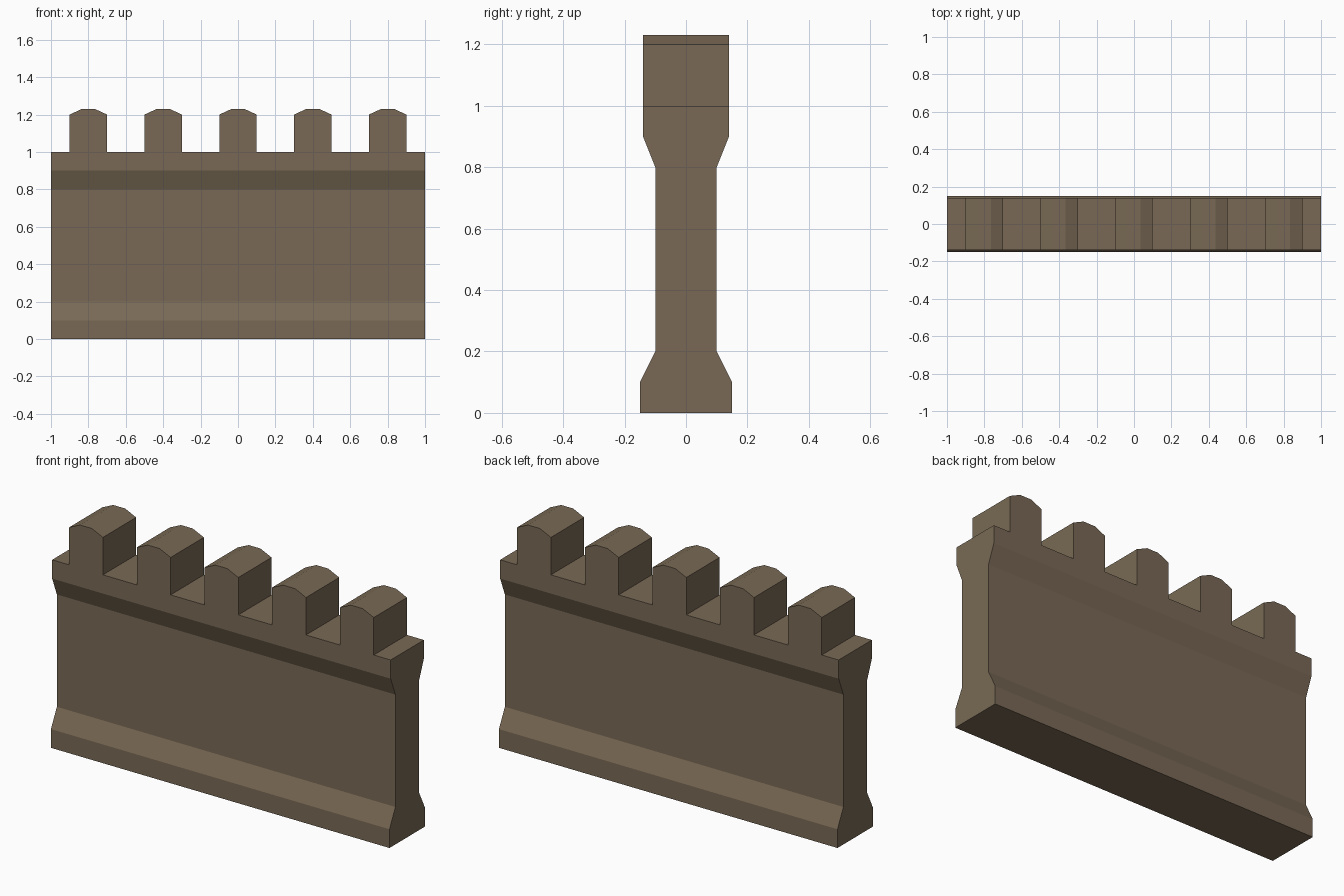
import bpy

if "Cube" in bpy.data.objects:
    bpy.data.objects.remove(bpy.data.objects["Cube"])

stone = bpy.data.materials.new("brown stone")
stone.diffuse_color = (0.19, 0.141, 0.09, 1)
stone.use_nodes = True
stone.node_tree.nodes["Principled BSDF"].inputs["Base Color"].default_value = stone.diffuse_color


def prism(name, outline, place, lo, hi, open_edge):
    """Extrude a closed outline from lo to hi, leaving the side after point open_edge open."""
    n = len(outline)
    verts = [place(a, b, lo) for a, b in outline] + [place(a, b, hi) for a, b in outline]
    faces = [tuple(range(n))[::-1], tuple(range(n, 2 * n))]
    faces += [(i, (i + 1) % n, n + (i + 1) % n, n + i) for i in range(n) if i != open_edge]
    mesh = bpy.data.meshes.new(name)
    mesh.from_pydata(verts, [], faces)
    mesh.materials.append(stone)
    obj = bpy.data.objects.new(name, mesh)
    bpy.context.collection.objects.link(obj)
    return obj


# Wall body: flared foot and flared head, run along x, open where the battlement sits
half = [(0.15, 0), (0.15, 0.1), (0.1, 0.2), (0.1, 0.8), (0.14, 0.9)]
profile = half + [(-y, z) for y, z in reversed(half)]
prism("wall_body", profile, lambda y, z, x: (x, y, z), -1, 1, len(half) - 1)

# Battlement: top band with five merlons with bevelled tops, run along y, open underneath
outline = [(1, 0.9), (1, 1)]
for i in range(5):
    c = 0.8 - 0.4 * i
    outline += [(c + dx, z) for dx, z in
                [(0.1, 1), (0.1, 1.2), (0.035, 1.23), (-0.035, 1.23), (-0.1, 1.2), (-0.1, 1)]]
outline += [(-1, 1), (-1, 0.9)]
prism("battlement", outline, lambda x, z, y: (x, y, z), 0.14, -0.14, len(outline) - 1)
